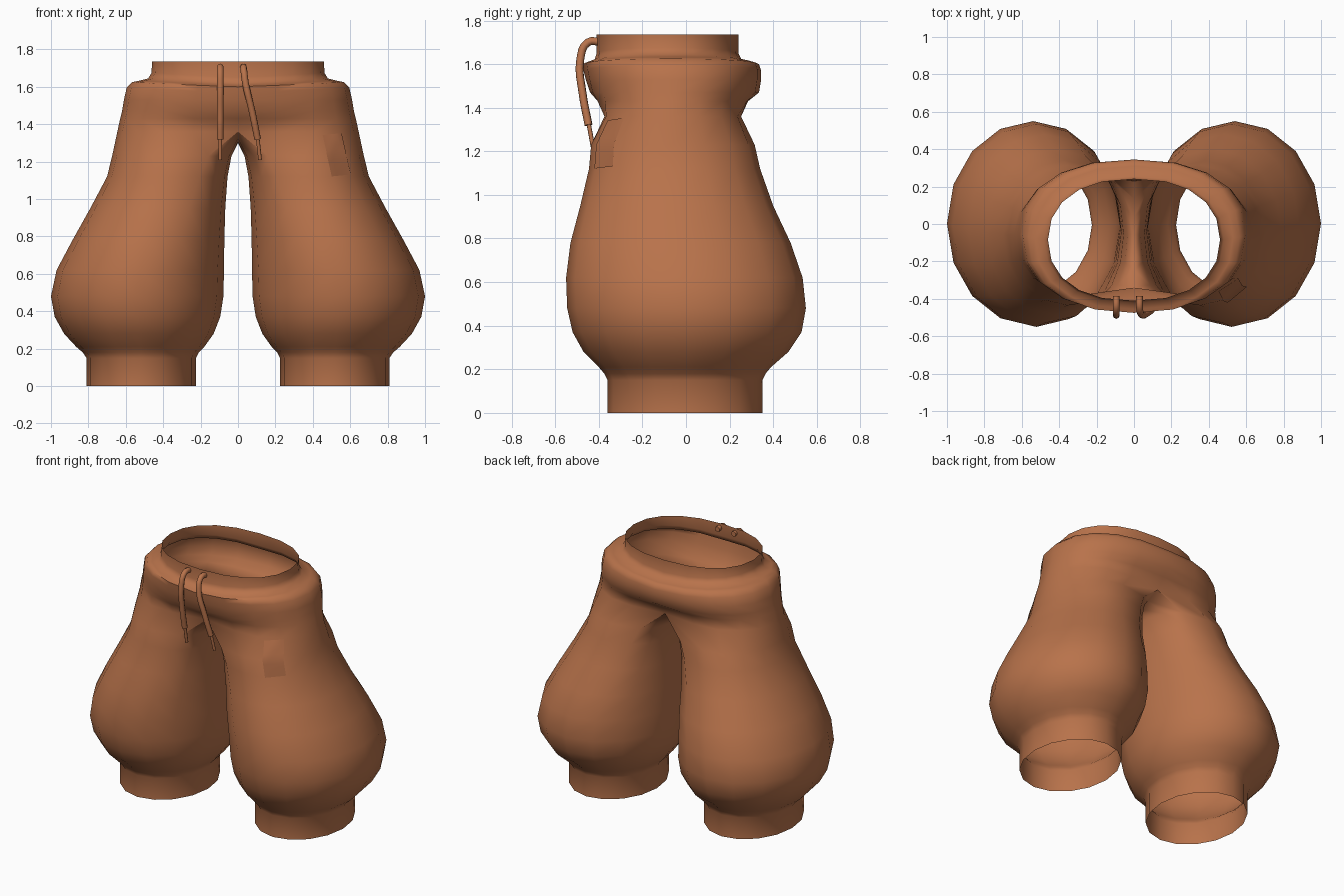
import bpy, bmesh, math
from mathutils import Vector
from mathutils.bvhtree import BVHTree

cube = bpy.data.objects.get("Cube")
if cube:
    bpy.data.objects.remove(cube)


def make_material(name, rgb):
    m = bpy.data.materials.new(name)
    m.use_nodes = True
    m.diffuse_color = (*rgb, 1)
    m.node_tree.nodes["Principled BSDF"].inputs["Base Color"].default_value = (*rgb, 1)
    return m


CLOTH = make_material("brown_cloth", (0.48, 0.17, 0.07))
PATCH = make_material("darker_brown_cloth", (0.43, 0.15, 0.062))


def add_object(name, data, mat):
    ob = bpy.data.objects.new(name, data)
    bpy.context.collection.objects.link(ob)
    data.materials.append(mat)
    return ob


def shade(ob, degrees):
    bpy.ops.object.select_all(action="DESELECT")
    ob.select_set(True)
    bpy.context.view_layer.objects.active = ob
    bpy.ops.object.shade_smooth_by_angle(angle=math.radians(degrees))


def power(v, p):
    return math.copysign(abs(v) ** p, v)


SIDES = 16   # points around a leg
ARC = 10     # edges of the leg ring that carry on into the torso

# Leg levels: z, inner x, outer x, front y, back y, inner roundness
LEG = [
    (0, .225, .81, -.36, .35, 1), (.15, .225, .81, -.36, .35, 1),
    (.18, .21, .83, -.375, .365, 1), (.21, .18, .865, -.40, .39, 1),
    (.28, .13, .93, -.47, .47, 1), (.37, .095, .98, -.52, .53, 1),
    (.48, .078, 1, -.545, .55, 1), (.62, .075, .97, -.55, .535, 1),
    (.78, .073, .885, -.53, .48, .9), (.95, .068, .79, -.485, .40, .8),
    (1.12, .056, .70, -.445, .34, .65), (1.23, .035, .673, -.435, .315, .5),
]
# Torso levels: z, outer x, front y, back y, dent at front centre, dent at back centre
TORSO = [
    (1.36, .645, -.43, .30, .09, .07), (1.43, .63, -.435, .305, .03, .02),
    (1.47, .62, -.45, .335, .01, 0), (1.53, .61, -.46, .345, 0, 0),
    (1.57, .595, -.47, .345, 0, 0), (1.60, .565, -.475, .335, 0, 0),
    (1.607, .53, -.455, .31, 0, 0), (1.62, .48, -.42, .255, 0, 0),
    (1.65, .462, -.41, .24, 0, 0), (1.735, .46, -.41, .24, 0, 0),
]

# Trousers: left half as one sheet, then mirrored
bm = bmesh.new()
rings = []
for z, xi, xo, yf, yb, p in LEG:
    ring = []
    for j in range(SIDES):
        a = math.radians(-112.5 + 360 * j / SIDES)
        c = math.cos(a)
        c = power(c, p) if c < 0 else c
        x = (xi + xo) / 2 + (xo - xi) / 2 * c
        y = (yf + yb) / 2 + (yb - yf) / 2 * math.sin(a)
        ring.append(bm.verts.new((x, y, z)))
    rings.append(ring)

arcs = []
for i, (z, xo, yf, yb, df, db) in enumerate(TORSO):
    arc = []
    for j in range(ARC + 1):
        a = math.radians(-90 + 180 * j / ARC)
        c = max(0, math.cos(a))
        x = xo * power(c, .85) if 0 < j < ARC else 0
        y = (yf + yb) / 2 + (yb - yf) / 2 * power(math.sin(a), .9)
        dent = max(0, 1 - c * 1.8)
        y += dent * (df if j < ARC / 2 else -db)
        lift = 0.025 * c if 4 <= i < len(TORSO) - 1 else 0
        arc.append(bm.verts.new((x, y, z + lift)))
    arcs.append(arc)

# Crotch seam on the centre plane closes the top ring of the leg
front, back = arcs[0][0].co, arcs[0][ARC].co
seam = []
for k in range(1, SIDES - ARC):
    t = k / (SIDES - ARC)
    y = back.y + (front.y - back.y) * t
    seam.append(bm.verts.new((0, y, 1.30 + .05 * (2 * t - 1) ** 2)))
rings.append(arcs[0] + seam)

for low, high in zip(rings, rings[1:]):
    for j in range(SIDES):
        n = (j + 1) % SIDES
        bm.faces.new((low[j], low[n], high[n], high[j]))
for low, high in zip(arcs, arcs[1:]):
    for j in range(ARC):
        bm.faces.new((low[j], low[j + 1], high[j + 1], high[j]))
bm.normal_update()
surface = BVHTree.FromBMesh(bm)
mesh = bpy.data.meshes.new("trousers")
bm.to_mesh(mesh)
bm.free()
trousers = add_object("trousers", mesh, CLOTH)
shade(trousers, 60)
mirror = trousers.modifiers.new("mirror", "MIRROR")
mirror.use_clip = True
mirror.merge_threshold = 0.001

# Thigh patch: a small grid laid on the cloth
bm = bmesh.new()
bmesh.ops.create_grid(bm, x_segments=8, y_segments=8, size=0.5)
for v in bm.verts:
    u, w = v.co.x, v.co.y
    start = Vector((.525 + .10 * u - .05 * w, -1, 1.235 + .22 * w + .01 * u))
    hit, normal, _, _ = surface.ray_cast(start, Vector((0, 1, 0)))
    v.co = hit + normal * 0.005 if hit else start
bm.normal_update()
mesh = bpy.data.meshes.new("thigh_patch")
bm.to_mesh(mesh)
bm.free()
shade(add_object("thigh_patch", mesh, PATCH), 60)


# Drawstrings with thin end tips
def cord(name, points, radius):
    cu = bpy.data.curves.new(name, "CURVE")
    cu.dimensions = "3D"
    cu.bevel_depth = radius
    cu.bevel_resolution = 2
    cu.resolution_u = 4
    cu.use_fill_caps = True
    sp = cu.splines.new("BEZIER")
    sp.bezier_points.add(len(points) - 1)
    for bp, co in zip(sp.bezier_points, points):
        bp.co = co
        bp.handle_left_type = bp.handle_right_type = "AUTO"
    add_object(name, cu, CLOTH)


for side, xs in (("right", (-.095, -.095, -.095, -.095, -.095)),
                 ("left", (.03, .04, .075, .105, .118))):
    top, bend, mid, end, tip = xs
    cord(side + "_drawstring",
         [(top, -.385, 1.70), (top, -.45, 1.70), (bend, -.485, 1.62),
          (mid, -.475, 1.47), (end, -.447, 1.32)], 0.018)
    cord(side + "_drawstring_tip",
         [(end, -.447, 1.33), (tip, -.425, 1.21)], 0.010)
